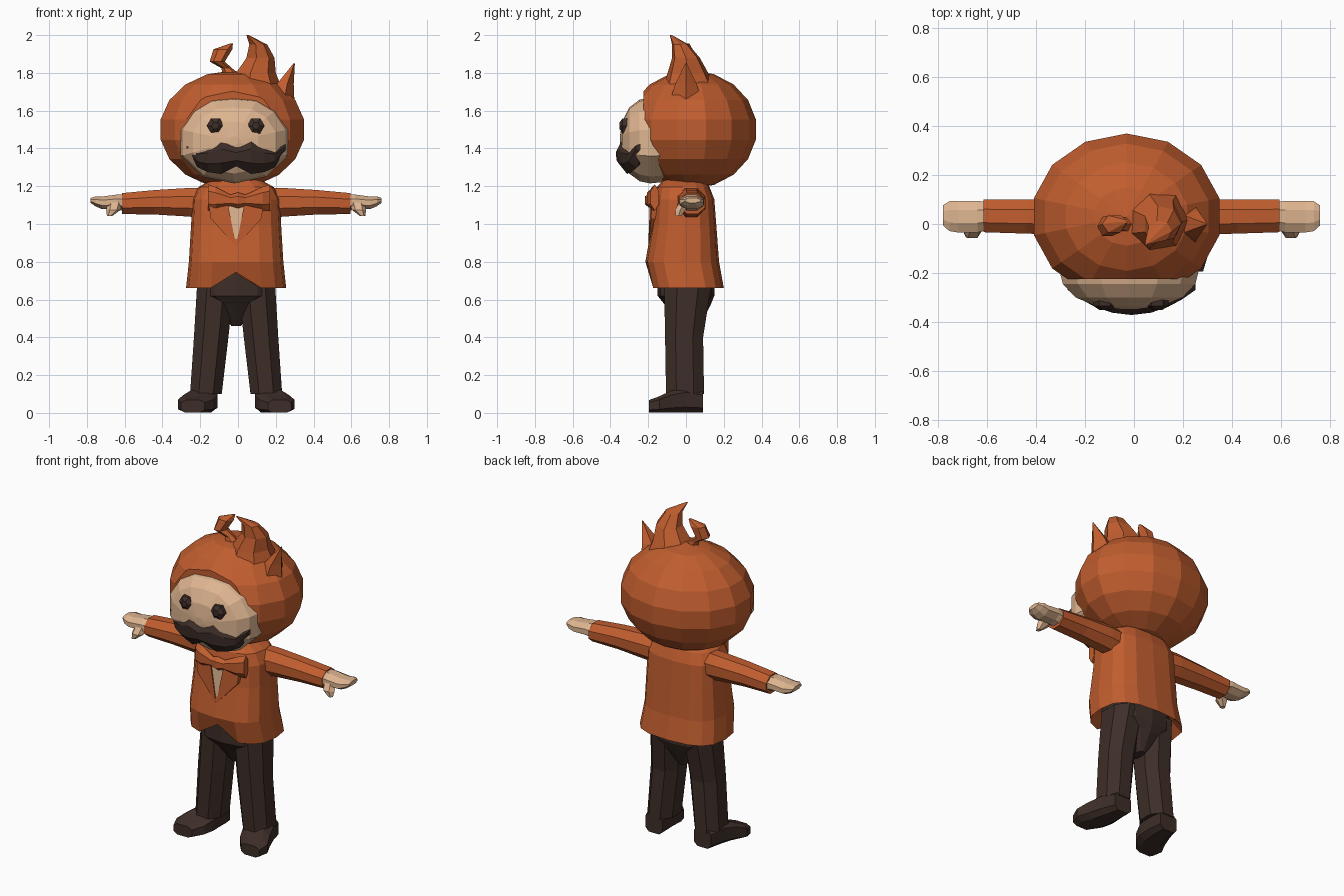
import bpy, bmesh, math
from mathutils import Matrix, Vector

MID = -0.01  # the figure's mirror plane


def material(name, rgb):
    m = bpy.data.materials.new(name)
    m.diffuse_color = (*rgb, 1)
    return m


ORANGE = material("orange", (0.53, 0.11, 0.028))
SKIN = material("tan", (0.73, 0.46, 0.28))
BROWN = material("dark brown", (0.047, 0.027, 0.021))


def finish(name, bm, mat):
    bmesh.ops.recalc_face_normals(bm, faces=bm.faces)
    mesh = bpy.data.meshes.new(name)
    bm.to_mesh(mesh)
    bm.free()
    mesh.materials.append(mat)
    ob = bpy.data.objects.new(name, mesh)
    bpy.context.collection.objects.link(ob)
    return ob


def skin(name, rings, mat):
    """Bridge a list of equal-length point rings and cap both ends."""
    bm = bmesh.new()
    vs = [[bm.verts.new(p) for p in r] for r in rings]
    n = len(rings[0])
    for a, b in zip(vs, vs[1:]):
        for i in range(n):
            j = (i + 1) % n
            bm.faces.new((a[i], a[j], b[j], b[i]))
    bm.faces.new(vs[0])
    bm.faces.new(vs[-1])
    return finish(name, bm, mat)


def loft(name, stations, axis, n, mat, e=1.0, turn=0.0, side=1):
    """Stations are (x, y, z, radius a, radius b); side -1 mirrors."""
    rings = []
    for x, y, z, ra, rb in stations:
        ring = []
        for i in range(n):
            t = 2 * math.pi * (i + turn) / n
            c, s = math.cos(t), math.sin(t)
            a = ra * math.copysign(abs(c) ** e, c)
            b = rb * math.copysign(abs(s) ** e, s)
            d = {'x': (0, a, b), 'y': (a, 0, b), 'z': (a, b, 0)}[axis]
            p = Vector((x, y, z)) + Vector(d)
            if side < 0:
                p.x = 2 * MID - p.x
            ring.append(p)
        rings.append(ring)
    return skin(name, rings, mat)


def plate(name, pts, thick, mat):
    return skin(name, [pts, [(x, y + thick, z) for x, y, z in pts]], mat)


# Head: faceted ball cut flat where the face comes through
bm = bmesh.new()
bmesh.ops.create_uvsphere(bm, u_segments=14, v_segments=9, radius=1)
bmesh.ops.transform(bm, verts=bm.verts, matrix=Matrix.Translation((-0.03, 0.03, 1.5))
                    @ Matrix.Diagonal((0.395, 0.345, 0.312, 1)))
cut = bmesh.ops.bisect_plane(bm, geom=bm.verts[:] + bm.edges[:] + bm.faces[:],
                             plane_co=(0, -0.225, 0), plane_no=(0, -1, 0), clear_outer=True)
bmesh.ops.holes_fill(bm, edges=[g for g in cut["geom_cut"] if isinstance(g, bmesh.types.BMEdge)])
finish("head", bm, ORANGE)

# Face: bulging mask built from one mirrored outline
half = [(0.0, 1.67), (0.12, 1.66), (0.22, 1.60), (0.285, 1.50), (0.285, 1.36), (0.17, 1.25), (0.0, 1.215)]
outline = half + [(-x, z) for x, z in reversed(half[1:-1])]
skin("face", [[(-0.02 + x * k, y, 1.44 + (z - 1.44) * k) for x, z in outline]
              for y, k in ((-0.12, 0.97), (-0.19, 1), (-0.245, 0.95), (-0.30, 0.77),
                           (-0.338, 0.45), (-0.35, 0.1))], SKIN)

# Moustache: five-sided section swept across the face
cols = [(0.0, 1.305, 1.41), (0.08, 1.265, 1.455), (0.15, 1.275, 1.42),
        (0.205, 1.30, 1.40), (0.262, 1.385, 1.425)]
rings = []
for s, x, lo, hi in [(-1, *c) for c in reversed(cols)] + [(1, *c) for c in cols[1:]]:
    y = -0.372 + 1.5 * x * x
    h = hi - lo
    rings.append([(-0.01 + s * x, y + dy, lo + h * k) for dy, k in
                  ((0.03, 1), (0.0, 0.7), (0.005, 0.3), (0.05, 0), (0.1, 0.5))])
skin("moustache", rings, BROWN)

# Eyes: small flattened hexagons
for label, x in (("left", -0.12), ("right", 0.095)):
    loft(label + "_eye", [(x, -0.28, 1.52, 0.046, 0.046), (x, -0.335, 1.52, 0.046, 0.046),
                          (x, -0.352, 1.52, 0.02, 0.02)], 'y', 6, BROWN)

# Hair tufts
loft("hair_centre", [(0.09, 0.02, 1.70, 0.15, 0.15), (0.09, 0.01, 1.80, 0.11, 0.11),
                     (0.115, 0.0, 1.88, 0.078, 0.075), (0.105, -0.03, 1.95, 0.05, 0.045),
                     (0.05, -0.08, 2.0, 0.006, 0.006)], 'z', 7, ORANGE)
loft("hair_curl", [(0.0, 0, 1.74, 0.07, 0.05), (-0.06, 0, 1.825, 0.028, 0.028),
                   (-0.11, -0.01, 1.86, 0.04, 0.045), (-0.08, 0, 1.925, 0.05, 0.04),
                   (-0.035, 0.01, 1.955, 0.008, 0.01)], 'z', 6, ORANGE)
loft("hair_spike", [(0.21, 0, 1.62, 0.09, 0.10), (0.245, 0, 1.74, 0.05, 0.06),
                    (0.297, 0, 1.85, 0.004, 0.004)], 'z', 5, ORANGE)

# Jacket: recessed hem, with a notch at the front middle
jacket = loft("jacket", [(MID, 0.005, 0.735, 0.20, 0.13), (MID, 0.008, 0.662, 0.265, 0.192),
                         (MID, -0.02, 0.80, 0.25, 0.195), (MID, -0.01, 1.0, 0.238, 0.17),
                         (MID, -0.01, 1.13, 0.232, 0.16), (MID, -0.015, 1.195, 0.20, 0.14),
                         (MID, -0.01, 1.24, 0.12, 0.10)], 'z', 16, ORANGE, e=0.72)
for v in jacket.data.vertices:
    if v.co.z < 0.68 and v.co.y < -0.15 and abs(v.co.x - MID) < 0.03:
        v.co.z = 0.745

# Shirt front and lapels
plate("shirt_front", [(-0.075, -0.179, 1.14), (0.055, -0.179, 1.14), (MID, -0.195, 0.90)], 0.009, SKIN)
for label, s in (("left", -1), ("right", 1)):
    plate(label + "_lapel", [(MID + s * x, y, z) for x, y, z in
          ((0.05, -0.19, 1.14), (0.15, -0.18, 1.15), (0.135, -0.185, 1.03), (0.0, -0.20, 0.88))],
          0.04, ORANGE)

# Bow tie: wide wings pinched at the knot
loft("bow_tie", [(-0.16, -0.165, 1.14, 0.025, 0.07), (-0.12, -0.175, 1.135, 0.035, 0.062),
                 (-0.04, -0.185, 1.125, 0.025, 0.03), (0.0, -0.19, 1.125, 0.032, 0.042),
                 (0.04, -0.185, 1.125, 0.025, 0.03), (0.13, -0.175, 1.135, 0.035, 0.062),
                 (0.17, -0.165, 1.14, 0.025, 0.07)], 'x', 6, ORANGE, turn=0.5)

# Hips
loft("hips", [(MID, 0.02, 0.46, 0.025, 0.05), (MID, 0.01, 0.57, 0.11, 0.12), (MID, 0.0, 0.62, 0.195, 0.15),
              (MID, 0.0, 0.74, 0.195, 0.15)], 'z', 12, BROWN, e=0.8)

# Arms, hands, legs and shoes, mirrored
for label, s in (("left", -1), ("right", 1)):
    loft(label + "_sleeve", [(0.14, 0.025, 1.11, 0.08, 0.088), (0.24, 0.03, 1.115, 0.08, 0.082),
                             (0.42, 0.03, 1.115, 0.075, 0.07), (0.595, 0.033, 1.108, 0.072, 0.06)],
         'x', 8, ORANGE, turn=0.5, side=s)
    loft(label + "_hand", [(0.57, 0.033, 1.11, 0.06, 0.05), (0.62, 0.03, 1.117, 0.07, 0.042),
                           (0.70, 0.03, 1.112, 0.07, 0.036), (0.735, 0.032, 1.12, 0.066, 0.028),
                           (0.76, 0.035, 1.125, 0.045, 0.014)], 'x', 8, SKIN, turn=0.5, side=s)
    loft(label + "_thumb", [(0.63, 0.0, 1.12, 0.04, 0.035), (0.64, -0.03, 1.075, 0.038, 0.032),
                            (0.66, -0.04, 1.042, 0.014, 0.016)], 'z', 6, SKIN, side=s)
    loft(label + "_leg", [(0.15, -0.005, 0.10, 0.09, 0.108), (0.122, -0.01, 0.40, 0.098, 0.108),
                          (0.098, 0.01, 0.69, 0.105, 0.135)], 'z', 8, BROWN, e=0.9, turn=0.5, side=s)
    loft(label + "_shoe", [(0.155, 0.09, 0.06, 0.062, 0.06), (0.165, 0.0, 0.07, 0.08, 0.07),
                           (0.18, -0.08, 0.06, 0.095, 0.06), (0.205, -0.14, 0.045, 0.098, 0.045),
                           (0.22, -0.195, 0.035, 0.065, 0.035)],
         'y', 8, BROWN, e=0.6, turn=0.5, side=s)
